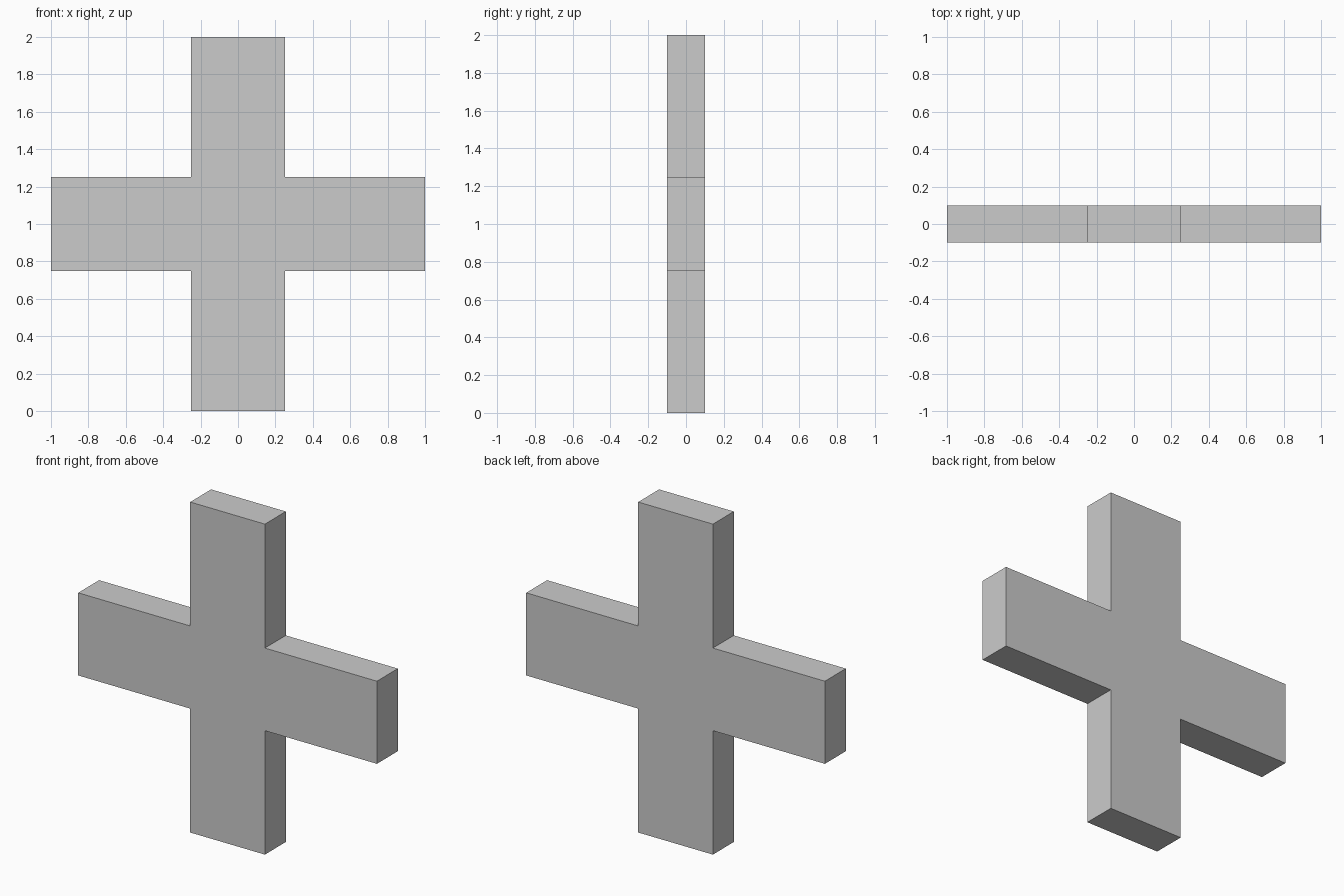
import bpy, bmesh

if "Cube" in bpy.data.objects:
    bpy.data.objects.remove(bpy.data.objects["Cube"])

ARM, HALF, MID, DEPTH = 0.25, 1.0, 1.0, 0.2

# Plus-shaped outline: three corner points per quadrant turn, rotated four times
outline = []
x_pts = [(HALF, -ARM), (HALF, ARM), (ARM, ARM)]
for _ in range(4):
    outline += x_pts
    x_pts = [(-z, x) for x, z in x_pts]

# Extrude the outline from front to back
bm = bmesh.new()
face = bm.faces.new([bm.verts.new((x, -DEPTH / 2, z + MID)) for x, z in outline])
ext = bmesh.ops.extrude_face_region(bm, geom=[face])
moved = [g for g in ext["geom"] if isinstance(g, bmesh.types.BMVert)]
bmesh.ops.translate(bm, verts=moved, vec=(0, DEPTH, 0))
bmesh.ops.recalc_face_normals(bm, faces=bm.faces)

mesh = bpy.data.meshes.new("cross_plate")
bm.to_mesh(mesh)
bm.free()
bpy.context.collection.objects.link(bpy.data.objects.new("cross_plate", mesh))
